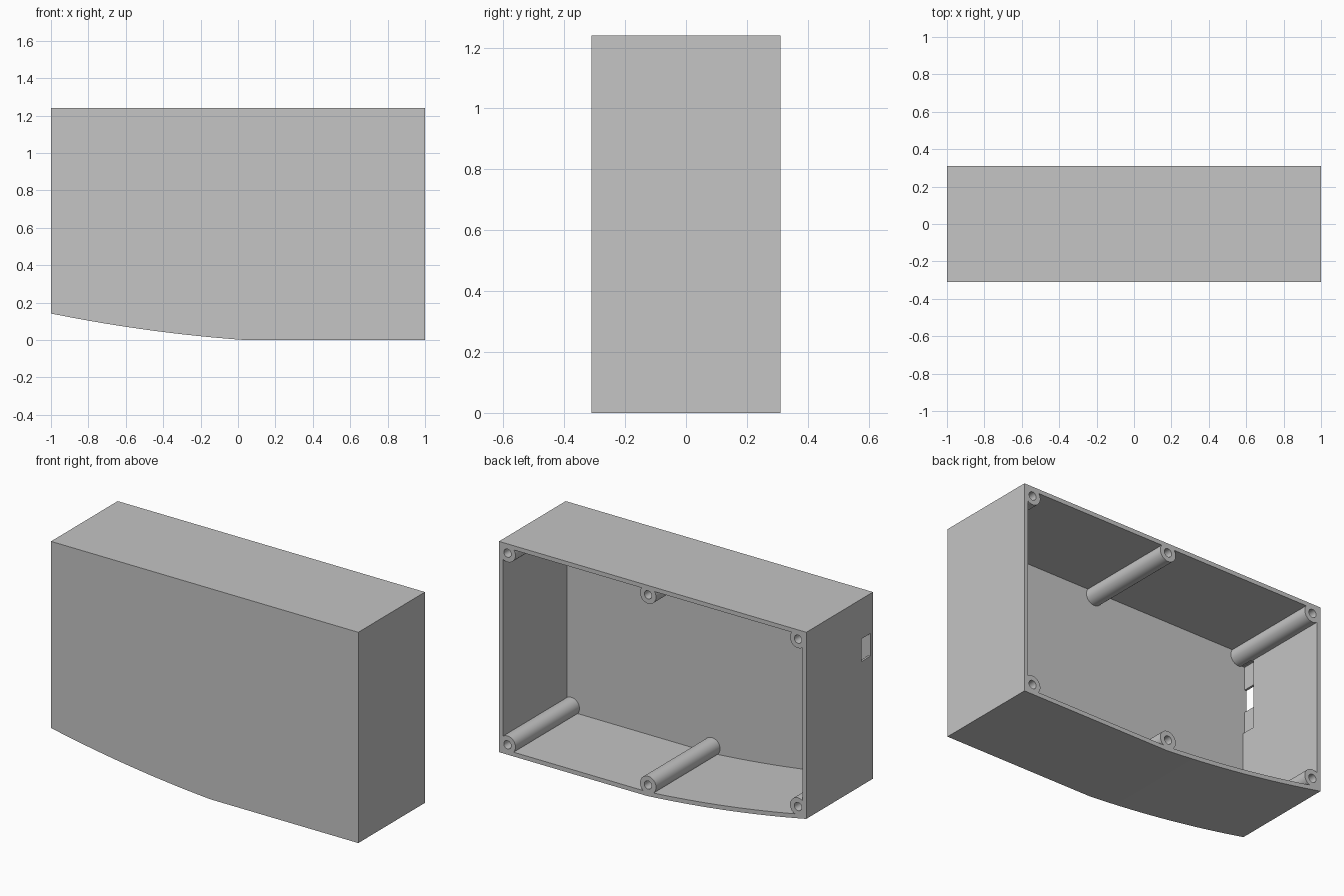
import bpy, bmesh, math
from mathutils import Matrix, Vector

cube = bpy.data.objects.get("Cube")
if cube:
    bpy.data.objects.remove(cube, do_unlink=True)

HALF, DEPTH, TOP, WALL = 1.0, 0.31, 1.24, 0.025
BEND = 0.04  # where the flat underside starts to rise

GREY = (0.555, 0.555, 0.555, 1)
grey = bpy.data.materials.new("light_grey")
grey.use_nodes = True
grey.diffuse_color = GREY
grey.node_tree.nodes["Principled BSDF"].inputs["Base Color"].default_value = GREY


def finish(name, bm):
    bmesh.ops.recalc_face_normals(bm, faces=bm.faces)
    mesh = bpy.data.meshes.new(name)
    bm.to_mesh(mesh)
    bm.free()
    mesh.materials.append(grey)
    obj = bpy.data.objects.new(name, mesh)
    bpy.context.collection.objects.link(obj)
    return obj


def floor_z(x):
    """Height of the underside: flat on the left half, rising to the right."""
    u = max(0.0, BEND - x)
    return 0.07 * u + 0.064 * u * u


def prism(name, inset, y0, y1):
    """Side-on housing outline, inset by a wall and extruded in depth."""
    edge = HALF - inset
    xs = [edge] + [BEND - (edge + BEND) * i / 24 for i in range(25)]
    outline = [(x, floor_z(x) + inset) for x in xs]
    outline += [(-edge, TOP - inset), (edge, TOP - inset)]
    bm = bmesh.new()
    face = bm.faces.new([bm.verts.new((x, y0, z)) for x, z in outline])
    new = bmesh.ops.extrude_face_region(bm, geom=[face])["geom"]
    verts = [g for g in new if isinstance(g, bmesh.types.BMVert)]
    bmesh.ops.translate(bm, vec=(0, y1 - y0, 0), verts=verts)
    return finish(name, bm)


def rod(name, x, z, radius, y0, y1):
    bm = bmesh.new()
    place = Matrix.Translation((x, (y0 + y1) / 2, z)) @ Matrix.Rotation(math.pi / 2, 4, "X")
    bmesh.ops.create_cone(bm, cap_ends=True, segments=40, radius1=radius,
                          radius2=radius, depth=y1 - y0, matrix=place)
    return finish(name, bm)


def block(name, low, high):
    low, high = Vector(low), Vector(high)
    bm = bmesh.new()
    place = Matrix.Translation((low + high) / 2) @ Matrix.Diagonal((*(high - low), 1))
    bmesh.ops.create_cube(bm, size=1, matrix=place)
    return finish(name, bm)


def combine(target, tool, operation):
    """Apply a boolean and discard the tool."""
    mod = target.modifiers.new("cut", "BOOLEAN")
    mod.operation, mod.object, mod.solver = operation, tool, "EXACT"
    bpy.context.view_layer.objects.active = target
    bpy.ops.object.modifier_apply(modifier=mod.name)
    bpy.data.objects.remove(tool, do_unlink=True)


# Open-backed housing
housing = prism("housing", 0, -DEPTH, DEPTH)
combine(housing, prism("cavity", WALL, -DEPTH + WALL, DEPTH + 0.1), "DIFFERENCE")

# Screw posts along the upper and lower walls, with blind holes
posts = [(x, z) for x, low in ((0.945, 0.058), (0.03, 0.066), (-0.946, 0.2))
         for z in (low, TOP - 0.055)]
for x, z in posts:
    combine(housing, rod("screw_post", x, z, 0.052, -DEPTH + 0.01, DEPTH), "UNION")
for x, z in posts:
    combine(housing, rod("screw_hole", x, z, 0.024, DEPTH - 0.2, DEPTH + 0.1), "DIFFERENCE")

# Socket recess inside the right wall, with a slot through it
front = -DEPTH + WALL
combine(housing, block("recess", (-0.987, front, 0.74), (-0.96, -0.2, 1.14)), "DIFFERENCE")
combine(housing, block("slot", (-1.1, front, 0.872), (-0.95, -0.205, 1.005)), "DIFFERENCE")

bpy.ops.object.select_all(action="DESELECT")
housing.select_set(True)
bpy.context.view_layer.objects.active = housing
bpy.ops.object.shade_smooth_by_angle(angle=math.radians(30))
